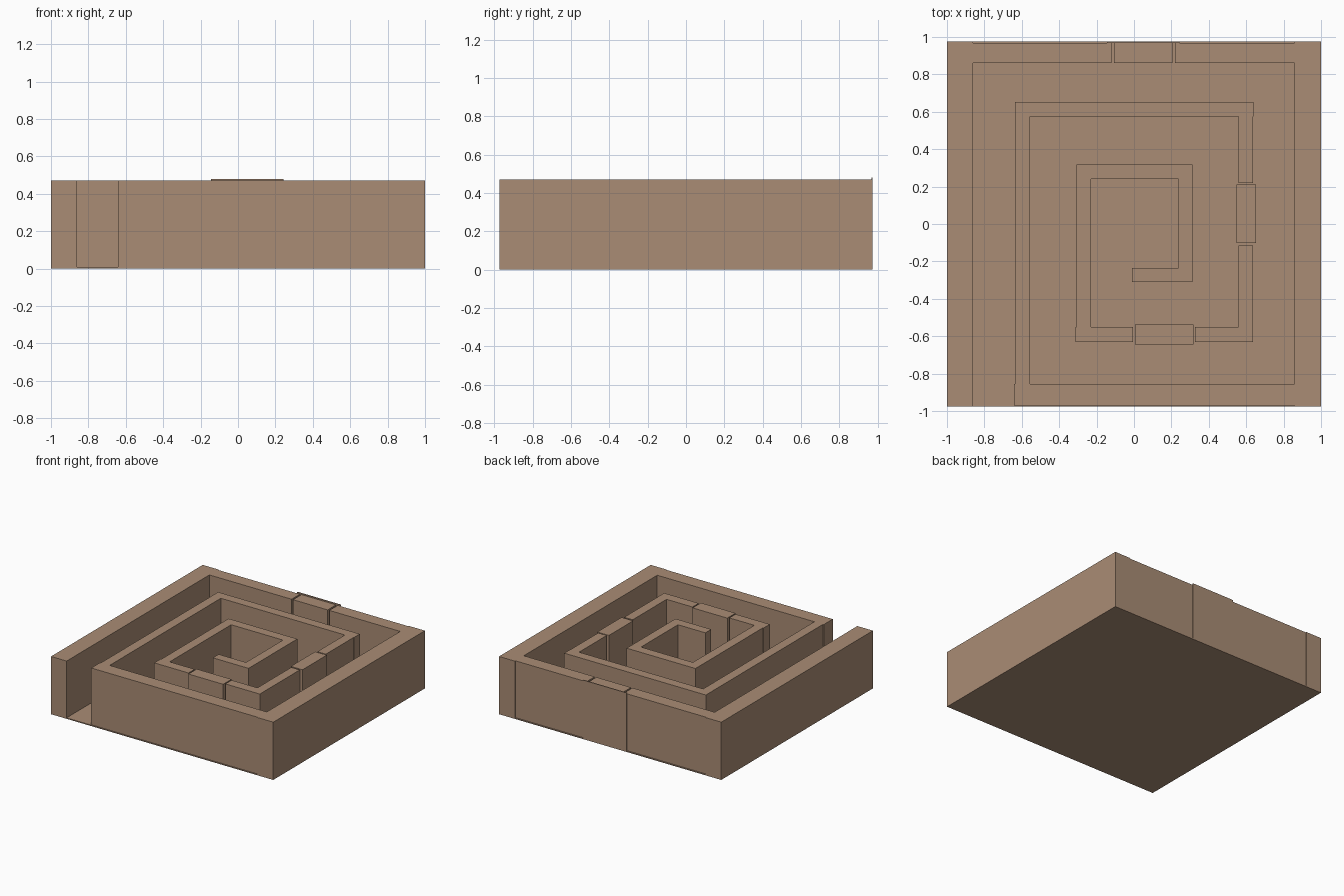
import bpy

if "Cube" in bpy.data.objects:
    bpy.data.objects.remove(bpy.data.objects["Cube"])

# One clay-brown colour for the whole maze
clay = bpy.data.materials.new("clay_brown")
clay.diffuse_color = (0.40, 0.265, 0.178, 1)
clay.use_nodes = True
clay.node_tree.nodes["Principled BSDF"].inputs["Base Color"].default_value = clay.diffuse_color

FLOOR, TOP = 0.008, 0.47


def box(name, x0, x1, y0, y1, z0=FLOOR, z1=TOP):
    """Axis-aligned block given by its bounds."""
    v = [(x, y, z) for z in (z0, z1) for x, y in ((x0, y0), (x1, y0), (x1, y1), (x0, y1))]
    f = [(3, 2, 1, 0), (4, 5, 6, 7)]
    f += [(i, (i + 1) % 4, (i + 1) % 4 + 4, i + 4) for i in range(4)]
    mesh = bpy.data.meshes.new(name)
    mesh.from_pydata(v, [], f)
    mesh.materials.append(clay)
    ob = bpy.data.objects.new(name, mesh)
    bpy.context.collection.objects.link(ob)
    return ob


# Thin floor slab
box("floor", -1, 1, -0.975, 0.975, 0, FLOOR)

# Outer walls; the front leaves an entrance at the left
box("left_outer_wall", -1, -0.86, -0.975, 0.975)
box("right_outer_wall", 0.858, 1, -0.975, 0.975)
box("front_outer_wall", -0.642, 0.858, -0.97, -0.855)
box("back_outer_wall_left", -0.86, -0.12, 0.86, 0.968)
box("back_outer_wall_right", 0.22, 0.858, 0.86, 0.968)

# Middle ring of the spiral, broken by two gates
box("middle_left_wall", -0.635, -0.557, -0.855, 0.652)
box("middle_back_wall", -0.557, 0.64, 0.575, 0.652)
box("middle_right_wall_back", 0.56, 0.637, 0.22, 0.575)
box("middle_right_wall_front", 0.56, 0.637, -0.63, -0.115)
box("middle_front_wall_right", 0.327, 0.56, -0.63, -0.55)
box("middle_front_wall_left", -0.313, -0.005, -0.63, -0.55)

# Inner ring of the spiral
box("inner_left_wall", -0.307, -0.23, -0.55, 0.317)
box("inner_back_wall", -0.23, 0.312, 0.24, 0.317)
box("inner_right_wall", 0.237, 0.312, -0.31, 0.24)
box("inner_front_wall", -0.01, 0.237, -0.31, -0.235)

# Gate blocks, and the backing plate behind the rear one
box("back_gate", -0.107, 0.205, 0.86, 0.968)
box("right_gate", 0.547, 0.652, -0.102, 0.21)
box("front_gate", 0.005, 0.318, -0.645, -0.538)
box("back_gate_plate", -0.145, 0.243, 0.968, 0.975, FLOOR, 0.48)
